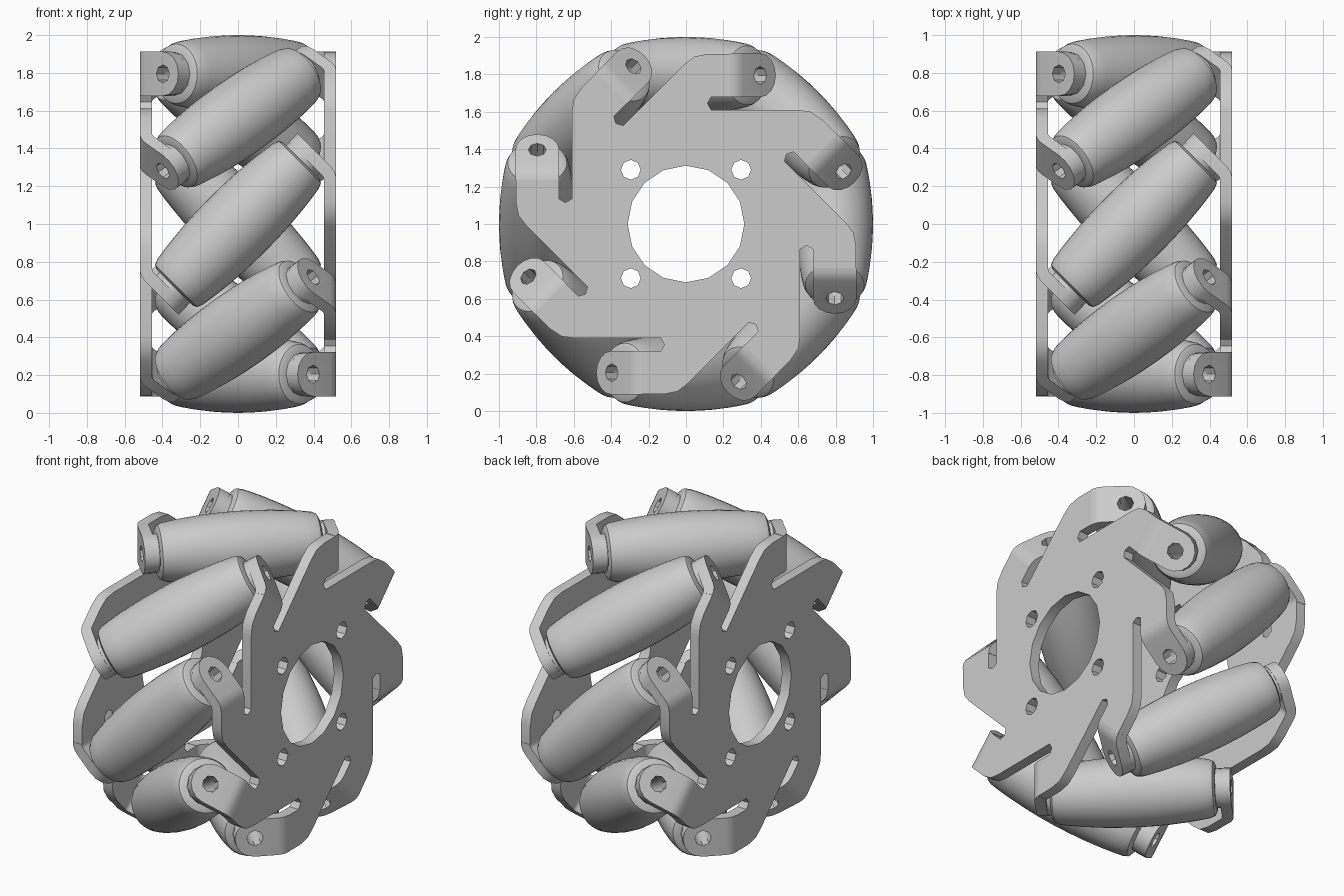
import bpy, bmesh
from math import pi, sin, cos, radians
from mathutils import Matrix, Vector

if "Cube" in bpy.data.objects:
    bpy.data.objects.remove(bpy.data.objects["Cube"])

T = 0.065          # sheet thickness
XO = 0.52          # outer face of the plate
R = 0.10           # outer bend radius
Y0 = 0.234         # where the tab starts to bend
AX = 0.795         # distance of roller axes from wheel axis
CENTRE = Matrix.Translation((0, 0, 1))
col = bpy.context.collection


def circle(cx, cy, r, n, a0=0.0, a1=2 * pi, closed=True):
    d = n if closed else n - 1
    return [(cx + r * cos(a0 + (a1 - a0) * i / d),
             cy + r * sin(a0 + (a1 - a0) * i / d)) for i in range(n)]


def sheet(loops):
    """Flat sheet with holes: first loop is the outline, depth along x."""
    cu = bpy.data.curves.new("tmp", 'CURVE')
    cu.dimensions, cu.fill_mode, cu.extrude = '2D', 'BOTH', T / 2
    for pts in loops:
        sp = cu.splines.new('POLY')
        sp.points.add(len(pts) - 1)
        for p, q in zip(sp.points, pts):
            p.co = (q[0], q[1], 0, 1)
        sp.use_cyclic_u = True
    ob = bpy.data.objects.new("tmp", cu)
    col.objects.link(ob)
    bpy.context.view_layer.update()
    me = bpy.data.meshes.new_from_object(ob)
    bpy.data.objects.remove(ob)
    bm = bmesh.new()
    bm.from_mesh(me)
    bpy.data.meshes.remove(me)
    bmesh.ops.remove_doubles(bm, verts=bm.verts, dist=1e-5)
    for v in bm.verts:
        v.co = Vector((XO - T / 2 + v.co.z, v.co.x, v.co.y))
    bmesh.ops.recalc_face_normals(bm, faces=bm.faces)
    return bm


def to_mesh(bm, name):
    me = bpy.data.meshes.new(name)
    bm.to_mesh(me)
    bm.free()
    return me


def place(name, me, mat):
    ob = bpy.data.objects.new(name, me)
    ob.matrix_world = CENTRE @ mat
    col.objects.link(ob)


# Plate body: one slotted sector repeated eight times, hub and bolt holes
sector = [(-0.01, 0.853), (0.045, 0.895), (0.12, 0.91), (Y0, 0.91), (Y0, 0.68),
          (0.135, 0.68), (0.115, 0.645), (0.135, 0.61)]
outline = []
for k in range(8):
    a = -k * pi / 4
    outline += [(y * cos(a) - z * sin(a), y * sin(a) + z * cos(a)) for y, z in sector]
bolts = [circle(sx * 0.295, sz * 0.29, 0.053, 8) for sx in (-1, 1) for sz in (-1, 1)]
body = to_mesh(sheet([outline, circle(0, 0, 0.312, 16)] + bolts), "plate_body")

# Tab: flat strip with round end and hole, then bent inward 45 degrees
YH = Y0 + R * pi / 4 + 0.131
tab = sheet([[(Y0, AX - 0.117)] + circle(YH, AX, 0.117, 9, -pi / 2, pi / 2, False)
             + [(Y0, AX + 0.117)], circle(YH, AX, 0.048, 8)])
for i in (1, 2, 3):
    bmesh.ops.bisect_plane(tab, geom=tab.verts[:] + tab.edges[:] + tab.faces[:],
                           plane_co=(0, Y0 + R * pi / 12 * i, 0), plane_no=(0, 1, 0))
for v in tab.verts:
    u, d = v.co.y - Y0, XO - v.co.x
    th = min(max(u, 0) / R, pi / 4)
    rest = max(u - R * pi / 4, 0)
    v.co.x = XO - R + (R - d) * cos(th) - rest * sin(th)
    v.co.y = Y0 + (R - d) * sin(th) + rest * cos(th)
tab = to_mesh(tab, "tab")

# Whole side plate = body + eight tabs
bm = bmesh.new()
bm.from_mesh(body)
for k in range(8):
    tab.transform(Matrix.Rotation(pi / 4, 4, 'X'))
    bm.from_mesh(tab)
bmesh.ops.remove_doubles(bm, verts=bm.verts, dist=1e-4)
plate = to_mesh(bm, "side_plate")
place("right_plate", plate, Matrix.Identity(4))
place("left_plate", plate, Matrix.Rotation(pi, 4, 'Z'))


def lathe(profile, n, name):
    """Ring turned about local x from a closed (x, radius) profile."""
    bm = bmesh.new()
    rings = [[bm.verts.new((x, r * cos(2 * pi * i / n), r * sin(2 * pi * i / n)))
              for i in range(n)] for x, r in profile]
    for a, b in zip(rings, rings[1:] + rings[:1]):
        for i in range(n):
            j = (i + 1) % n
            bm.faces.new((a[i], a[j], b[j], b[i]))
    bmesh.ops.recalc_face_normals(bm, faces=bm.faces)
    return to_mesh(bm, name)


# Barrel roller and end spacers
half = [(0.1, 0.203), (0.2, 0.198), (0.3, 0.189), (0.38, 0.179), (0.435, 0.17),
        (0.463, 0.158), (0.475, 0.135), (0.475, 0.048)]
roller = lathe([(-x, r) for x, r in reversed(half)] + [(0, 0.205)] + half, 32, "roller")
spacer = lathe([(0.47, 0.048), (0.47, 0.115), (0.5, 0.115), (0.5, 0.048)], 12, "spacer")

for k in range(8):
    m = (Matrix.Rotation(k * pi / 4, 4, 'X') @ Matrix.Translation((0, 0, AX))
         @ Matrix.Rotation(pi / 4, 4, 'Z'))
    place(f"roller_{k + 1}", roller, m)
    place(f"spacer_right_{k + 1}", spacer, m)
    place(f"spacer_left_{k + 1}", spacer, m @ Matrix.Rotation(pi, 4, 'Z'))

# Smooth barrels, crisp sheet edges
for me in (plate, roller, spacer):
    me.shade_smooth()
    me.set_sharp_from_angle(angle=radians(35))
